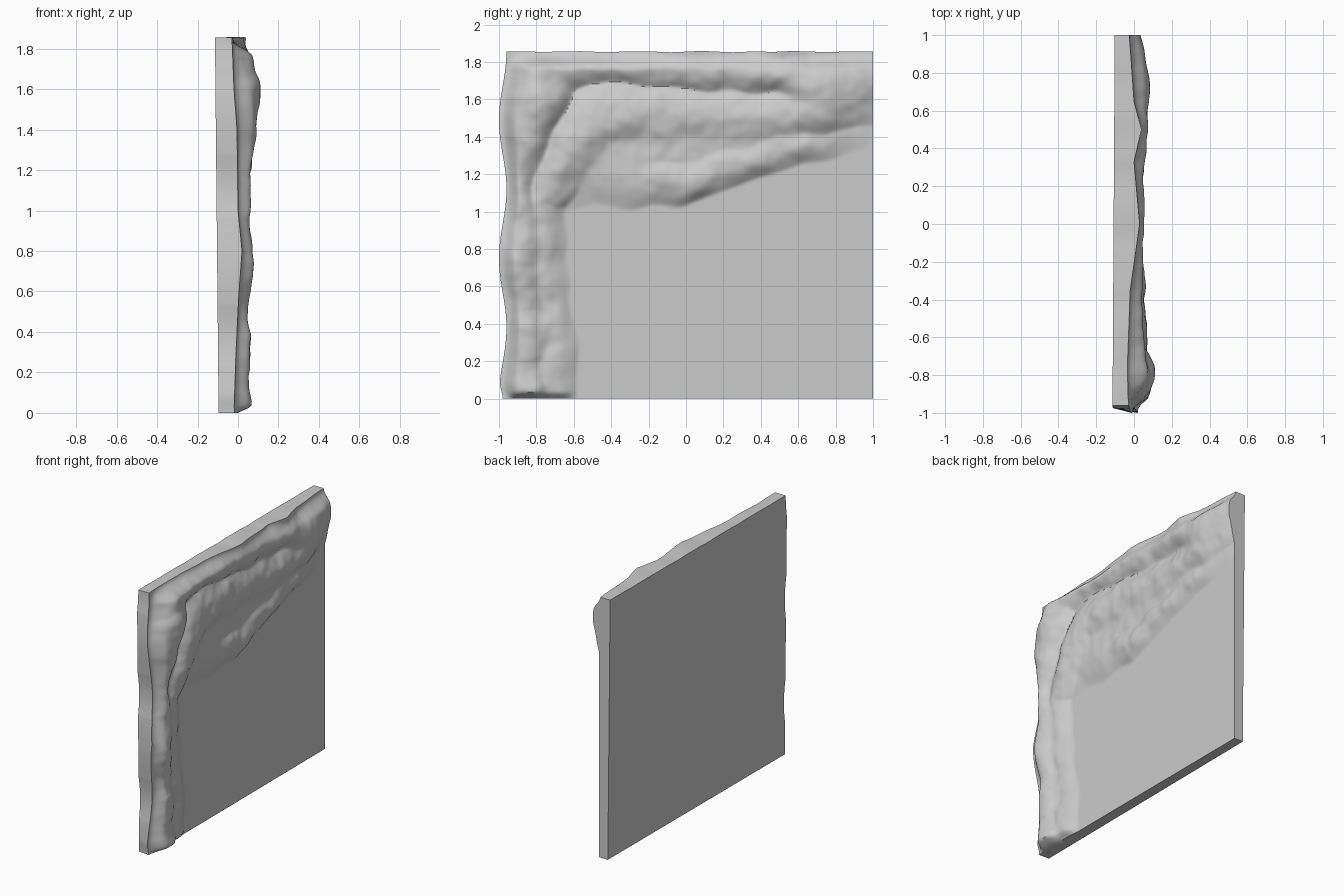
import bpy, bmesh, math
from mathutils import Vector, noise

if "Cube" in bpy.data.objects:
    bpy.data.objects.remove(bpy.data.objects["Cube"])

TOP, BASE, NY, NZ = 1.855, -0.015, 170, 160

# Rock ridges as paths of (y, z, height, radius)
RIDGES = [
    # outer pillar and upper corner
    [(-.86, .07, .085, .14), (-.87, .2, .062, .13), (-.85, .35, .083, .14),
     (-.87, .46, .058, .13), (-.88, .72, .093, .13), (-.88, .95, .075, .12),
     (-.91, 1.15, .075, .1), (-.84, 1.4, .105, .14), (-.79, 1.6, .125, .18),
     (-.78, 1.75, .08, .17)],
    # band under the top edge
    [(-.75, 1.76, .07, .15), (-.5, 1.78, .06, .11), (0, 1.77, .068, .11),
     (.3, 1.75, .07, .13), (.5, 1.74, .085, .13), (.75, 1.66, .1, .19),
     (1.05, 1.76, .035, .16)],
    # inner layer of the pillar, curving into the arch
    [(-.71, .08, .05, .13), (-.72, .3, .035, .12), (-.77, .7, .045, .12),
     (-.77, 1.08, .06, .12), (-.62, 1.33, .085, .16), (-.48, 1.5, .078, .18),
     (0, 1.52, .06, .17), (.4, 1.5, .06, .15), (.7, 1.54, .075, .15), (1.05, 1.66, .02, .15)],
    # low hanging ridge
    [(-.45, 1.2, .03, .15), (-.05, 1.15, .055, .11), (.3, 1.27, .05, .1),
     (.65, 1.37, .045, .1), (.88, 1.42, .01, .1)],
    # soft fill between arch and hanging ridge
    [(-.6, 1.3, .035, .25), (0, 1.36, .035, .22), (.6, 1.48, .035, .18)],
]
TOP_EDGE = [(-1, -.03), (-.75, -.035), (-.35, -.02), (0, .03), (.33, 0), (.5, .04), (.65, 0), (1, -.025)]
SIDE_EDGE = [(0, -.02), (.3, -.01), (.6, .005), (.8, .02), (1, 0), (1.4, -.005), (1.6, -.02), (1.86, -.03)]


def lerp_table(table, t):
    for (a, va), (b, vb) in zip(table, table[1:]):
        if t <= b:
            return va + (vb - va) * max(0, (t - a) / (b - a))
    return table[-1][1]


def smooth(t):
    t = min(1, max(0, t))
    return t * t * (3 - 2 * t)


def ridge(path, y, z):
    best = 0
    for a, b in zip(path, path[1:]):
        dy, dz = b[0] - a[0], b[1] - a[1]
        t = min(1, max(0, ((y - a[0]) * dy + (z - a[1]) * dz) / (dy * dy + dz * dz)))
        d = math.hypot(y - a[0] - t * dy, z - a[1] - t * dz)
        h, r = a[2] + t * (b[2] - a[2]), a[3] + t * (b[3] - a[3])
        if d < r * 1.15:
            best = max(best, h * (1 - (d / (r * 1.15)) ** 2) ** 1.3)
    return best


def front_x(y, z):
    # warp the lookup a little for a natural rock outline
    wy = y + .035 * noise.noise(Vector((y * 5, z * 5, 1)))
    wz = z + .035 * noise.noise(Vector((y * 5, z * 5, 7)))
    h = sum(ridge(p, wy, wz) ** 5 for p in RIDGES) ** .2
    mask = smooth(h / .05)
    h += mask * (.012 * noise.noise(Vector((y * 7, z * 7, 3))) + .005 * noise.noise(Vector((y * 16, z * 16, 5))))
    x = min(BASE + h, .11)
    # settle towards the outline of the slab
    w = smooth((TOP - z) / .1 + .02)
    x = lerp_table(TOP_EDGE, y) * (1 - w) + x * w
    w = smooth((y + .98) / .08)
    x = lerp_table(SIDE_EDGE, z) * (1 - w) + x * w
    w = smooth(z / .05 + .3)
    return BASE * (1 - w) + x * w


# Carved front surface
bm = bmesh.new()
grid = []
for j in range(NZ + 1):
    row = []
    for i in range(NY + 1):
        y, z = -.98 + 1.98 * i / NY, TOP * j / NZ
        x = front_x(y, z)
        bulge = max(0, 1 - (y + .98) / .2) * .02 * math.sin(z * 8.5 - 4.8) * smooth(z / .1)
        lift = smooth((z - 1.7) / .15) * .006 * noise.noise(Vector((y * 6, 0, 0)))
        row.append(bm.verts.new((x, y - bulge, z + lift)))
    grid.append(row)
for j in range(NZ):
    for i in range(NY):
        bm.faces.new((grid[j][i], grid[j][i + 1], grid[j + 1][i + 1], grid[j + 1][i]))

# Slab sides and slightly leaning flat back
rim = ([grid[0][i] for i in range(NY)] + [grid[j][NY] for j in range(NZ)]
       + [grid[NZ][i] for i in range(NY, 0, -1)] + [grid[j][0] for j in range(NZ, 0, -1)])
back = []
for v in rim:
    y, z = max(v.co.y, -.975), min(v.co.z, TOP)
    back.append(bm.verts.new((-.09 - .018 * z / TOP + .006 * y, y, z)))
n = len(rim)
for k in range(n):
    bm.faces.new((rim[(k + 1) % n], rim[k], back[k], back[(k + 1) % n]))
bm.faces.new(back[::-1])
bmesh.ops.recalc_face_normals(bm, faces=bm.faces)

mesh = bpy.data.meshes.new("rock_relief_slab")
bm.to_mesh(mesh)
bm.free()
slab = bpy.data.objects.new("rock_relief_slab", mesh)
bpy.context.collection.objects.link(slab)
bpy.context.view_layer.objects.active = slab
slab.select_set(True)
bpy.ops.object.shade_smooth_by_angle(angle=math.radians(40))
